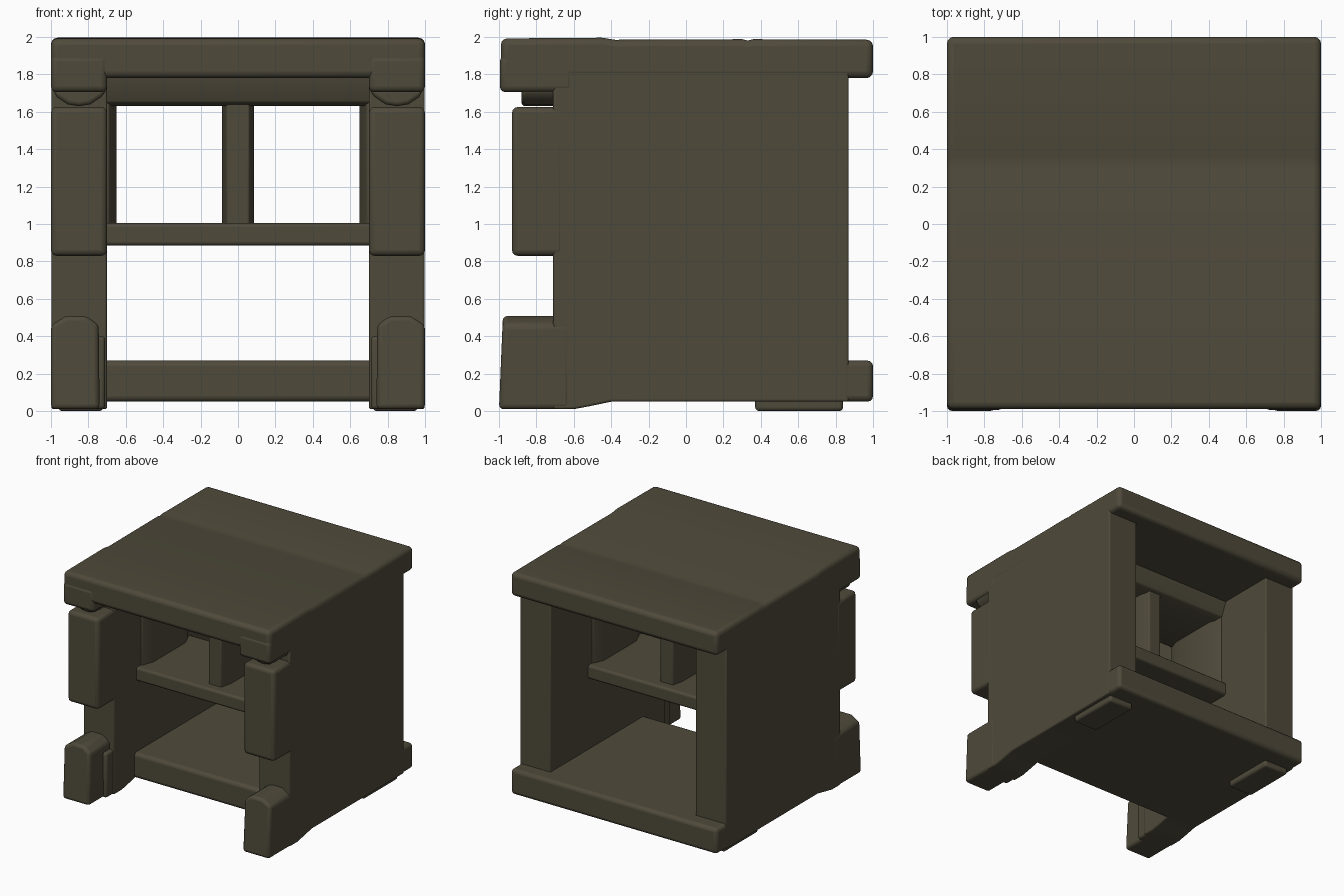
import bpy, bmesh, math

cube = bpy.data.objects.get("Cube")
if cube:
    bpy.data.objects.remove(cube, do_unlink=True)

# Single dark olive finish
olive = bpy.data.materials.new("dark_olive")
olive.use_nodes = True
color = (0.078, 0.068, 0.043, 1)
olive.diffuse_color = color
bsdf = olive.node_tree.nodes["Principled BSDF"]
bsdf.inputs["Base Color"].default_value = color
bsdf.inputs["Roughness"].default_value = 0.8


def prism(name, axis, profile, lo, hi, bevel=0.025, mirror=False):
    """Extrude a 2D profile along an axis, round its edges, optionally mirror in x."""
    place = {"x": lambda a, b, t: (t, a, b),
             "y": lambda a, b, t: (a, t, b),
             "z": lambda a, b, t: (a, b, t)}[axis]
    bm = bmesh.new()
    ends = [[bm.verts.new(place(a, b, t)) for a, b in profile] for t in (lo, hi)]
    bm.faces.new(ends[0])
    bm.faces.new(ends[1])
    n = len(profile)
    for i in range(n):
        j = (i + 1) % n
        bm.faces.new((ends[0][i], ends[0][j], ends[1][j], ends[1][i]))
    bmesh.ops.recalc_face_normals(bm, faces=bm.faces)
    mesh = bpy.data.meshes.new(name)
    bm.to_mesh(mesh)
    bm.free()
    mesh.materials.append(olive)
    obj = bpy.data.objects.new(name, mesh)
    bpy.context.collection.objects.link(obj)
    if bevel:
        mod = obj.modifiers.new("rounded_edges", "BEVEL")
        mod.width = bevel
        mod.segments = 3
        mod.limit_method = "ANGLE"
        mod.angle_limit = math.radians(35)
    if mirror:
        mod = obj.modifiers.new("other_side", "MIRROR")
        mod.use_mirror_merge = False
    bpy.ops.object.select_all(action="DESELECT")
    obj.select_set(True)
    bpy.context.view_layer.objects.active = obj
    bpy.ops.object.shade_smooth_by_angle(angle=math.radians(35))
    return obj


def box(name, x, y, z, bevel=0.025, mirror=False):
    rect = [(x[0], y[0]), (x[1], y[0]), (x[1], y[1]), (x[0], y[1])]
    return prism(name, "z", rect, z[0], z[1], bevel, mirror)


# Top slab made of three planks with shallow seams
prism("top_slab", "x",
      [(-0.99, 1.78), (1, 1.78), (1, 1.985), (0.36, 1.988), (0.33, 1.981),
       (0.3, 1.988), (-0.38, 1.985), (-0.45, 1.996), (-0.99, 1.992)], -1, 1, 0.035)
box("top_corner_drop", (0.7, 1), (-0.995, -0.6), (1.705, 1.9), 0.03, True)

# Thick side walls, lower at the front where they meet the ground
prism("side_wall", "x",
      [(-0.71, 0.01), (-0.6, 0.01), (-0.52, 0.025), (-0.4, 0.05), (0.87, 0.05),
       (0.87, 1.86), (-0.71, 1.86)], 0.7, 0.998, 0.012, True)

# Front uprights and the rounded connectors above them
box("front_upright", (0.7, 1), (-0.93, -0.65), (0.83, 1.625), 0.03, True)
prism("upright_connector", "y",
      [(0.7, 1.72), (0.73, 1.68), (0.79, 1.64), (0.85, 1.63), (0.91, 1.64),
       (0.97, 1.68), (0.99, 1.72)], -0.88, -0.65, 0.02, True)

# Front feet with chamfered tops
foot = prism("front_foot", "y",
             [(0.74, 0.01), (1, 0.01), (1, 0.46), (0.92, 0.508), (0.81, 0.508),
              (0.745, 0.46)], -1, -0.62, 0.025, True)
for v in foot.data.vertices:
    if v.co.y < -0.9 and v.co.z > 0.4:
        v.co.y += 0.02
box("foot_inner_edge", (0.71, 0.9), (-0.8, -0.6), (0.01, 0.4), 0.02, True)

# Bottom shelf and its rear pads
box("bottom_shelf", (-0.997, 0.997), (-0.43, 1), (0.05, 0.27), 0.03)
box("rear_pad", (0.72, 0.96), (0.37, 0.84), (0, 0.08), 0.02, True)

# Middle shelf, divider and linings of the two cubbies
box("middle_shelf", (-0.75, 0.75), (-0.4, 0.35), (0.885, 1.005), 0.02)
prism("cubby_ceiling", "x",
      [(-0.4, 1.82), (-0.4, 1.77), (-0.35, 1.65), (-0.3, 1.63), (0.25, 1.63),
       (0.3, 1.65), (0.35, 1.77), (0.35, 1.82)], -0.72, 0.72, 0.01)
prism("cubby_divider", "z",
      [(-0.06, -0.32), (0.06, -0.32), (0.085, -0.22), (0.085, 0.17),
       (0.06, 0.27), (-0.06, 0.27), (-0.085, 0.17), (-0.085, -0.22)], 0.95, 1.7, 0.01)
prism("cubby_lining", "z",
      [(0.72, -0.34), (0.69, -0.34), (0.65, -0.24), (0.65, 0.2), (0.69, 0.3),
       (0.72, 0.3)], 0.95, 1.7, 0.01, True)
